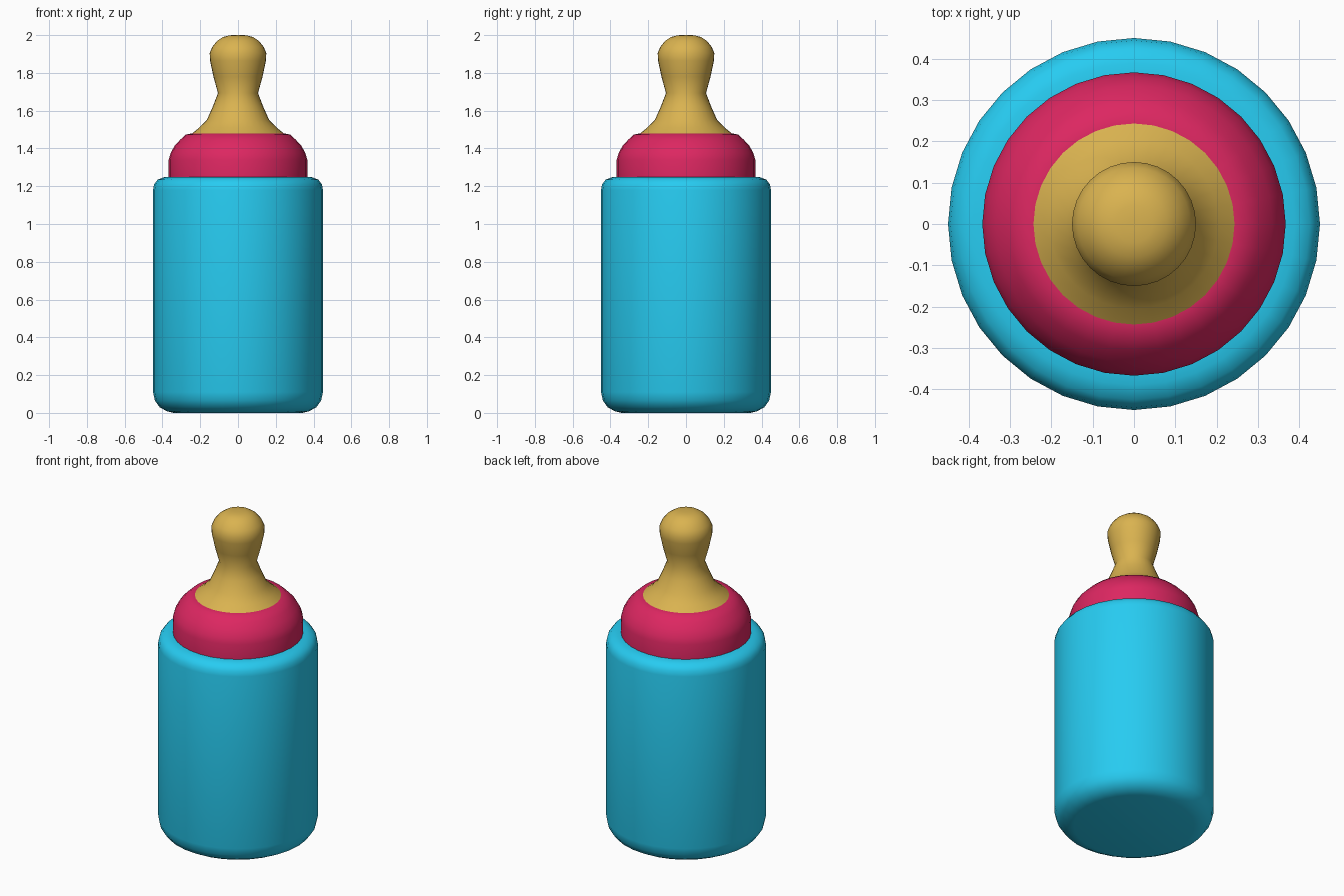
import bpy, bmesh, math

if "Cube" in bpy.data.objects:
    bpy.data.objects.remove(bpy.data.objects["Cube"])

SIDES = 32


def lathe(name, profile, color, angle):
    """Revolve an (r, z) profile about z and cap both ends."""
    bm = bmesh.new()
    rings = []
    for r, z in profile:
        rings.append([bm.verts.new((r * math.cos(2 * math.pi * i / SIDES),
                                    r * math.sin(2 * math.pi * i / SIDES), z))
                      for i in range(SIDES)])
    for a, b in zip(rings, rings[1:]):
        for i in range(SIDES):
            j = (i + 1) % SIDES
            bm.faces.new((a[i], a[j], b[j], b[i]))
    bm.faces.new(rings[0][::-1])
    bm.faces.new(rings[-1])
    mesh = bpy.data.meshes.new(name)
    bm.to_mesh(mesh)
    bm.free()
    obj = bpy.data.objects.new(name, mesh)
    bpy.context.collection.objects.link(obj)
    mat = bpy.data.materials.new(name + "_color")
    mat.diffuse_color = color
    mat.use_nodes = True
    mat.node_tree.nodes["Principled BSDF"].inputs["Base Color"].default_value = mat.diffuse_color
    mesh.materials.append(mat)
    bpy.ops.object.select_all(action='DESELECT')
    obj.select_set(True)
    bpy.context.view_layer.objects.active = obj
    bpy.ops.object.shade_smooth_by_angle(angle=math.radians(angle))
    return obj


# Bottle with rounded rims
lathe("bottle", [(0.34, 0.0), (0.375, 0.008), (0.415, 0.03), (0.44, 0.065), (0.45, 0.11),
                 (0.45, 1.18), (0.444, 1.21), (0.425, 1.235), (0.39, 1.248), (0.35, 1.25)],
      (0.02, 0.6, 0.88, 1), 50)

# Screw collar
lathe("collar", [(0.367, 1.24), (0.367, 1.34), (0.357, 1.375), (0.335, 1.415),
                 (0.305, 1.447), (0.275, 1.474), (0.24, 1.48)],
      (0.72, 0.02, 0.12, 1), 35)

# Rubber teat
lathe("teat", [(0.25, 1.474), (0.205, 1.51), (0.164, 1.553), (0.132, 1.625), (0.106, 1.693),
               (0.13, 1.78), (0.148, 1.865), (0.15, 1.905), (0.136, 1.938),
               (0.11, 1.97), (0.08, 1.99), (0.045, 1.999), (0.012, 2.0)],
      (0.7, 0.45, 0.08, 1), 60)
